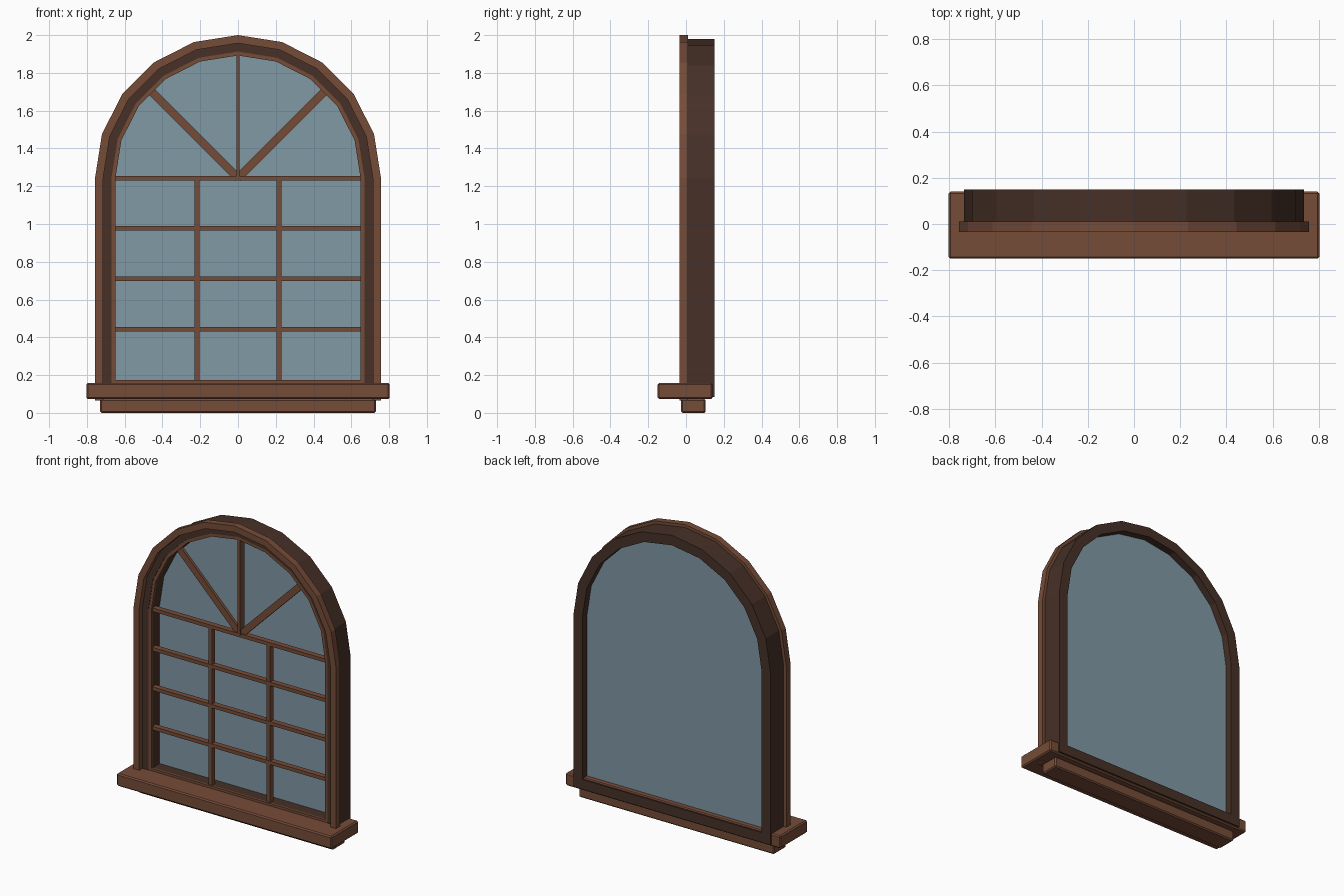
import bpy, bmesh, math
from mathutils import Matrix

if "Cube" in bpy.data.objects:
    bpy.data.objects.remove(bpy.data.objects["Cube"])

SPRING = 1.243   # height where the arch starts
SEGS = 10        # arch facets


def material(name, rgb):
    m = bpy.data.materials.new(name)
    m.diffuse_color = (*rgb, 1)
    m.use_nodes = True
    m.node_tree.nodes["Principled BSDF"].inputs["Base Color"].default_value = m.diffuse_color
    return m


BROWN = material("brown wood", (0.18, 0.072, 0.04))
DARK = material("dark wood", (0.062, 0.03, 0.02))
GLASS = material("blue grey glass", (0.22, 0.32, 0.38))


def finish(name, bm, mat, bevel=0):
    bmesh.ops.recalc_face_normals(bm, faces=bm.faces)
    me = bpy.data.meshes.new(name)
    bm.to_mesh(me)
    bm.free()
    me.materials.append(mat)
    ob = bpy.data.objects.new(name, me)
    bpy.context.collection.objects.link(ob)
    if bevel:
        mod = ob.modifiers.new("bevel", 'BEVEL')
        mod.width = bevel
        mod.segments = 1
    return ob


def arch(r, z0):
    """Outline: right foot, over the arch, left foot."""
    pts = [(r, z0)]
    for i in range(SEGS + 1):
        a = math.pi * i / SEGS
        pts.append((r * math.cos(a), SPRING + r * math.sin(a)))
    return pts + [(-r, z0)]


def arch_ring(name, mat, r_out, r_in, z_out, z_in, y0, y1, closed=True):
    bm = bmesh.new()
    rows = []
    for (xo, zo), (xi, zi) in zip(arch(r_out, z_out), arch(r_in, z_in)):
        rows.append([bm.verts.new(c) for c in
                     ((xo, y0, zo), (xo, y1, zo), (xi, y1, zi), (xi, y0, zi))])
    n = len(rows)
    for i in range(n if closed else n - 1):
        a, b = rows[i], rows[(i + 1) % n]
        for k in range(4):
            j = (k + 1) % 4
            bm.faces.new((a[k], a[j], b[j], b[k]))
    if not closed:
        bm.faces.new(rows[0])
        bm.faces.new(rows[-1])
    return finish(name, bm, mat)


def arch_plate(name, mat, r, z0, y0, y1):
    bm = bmesh.new()
    f = bm.faces.new([bm.verts.new((x, y0, z)) for x, z in arch(r, z0)])
    ext = bmesh.ops.extrude_face_region(bm, geom=[f])
    verts = [v for v in ext["geom"] if isinstance(v, bmesh.types.BMVert)]
    bmesh.ops.translate(bm, verts=verts, vec=(0, y1 - y0, 0))
    return finish(name, bm, mat)


def box(name, mat, lo, hi, bevel=0, turn=0, pivot=(0, 0, 0)):
    bm = bmesh.new()
    bmesh.ops.create_cube(bm, size=1)
    for v in bm.verts:
        v.co = [l + (c + 0.5) * (h - l) for c, l, h in zip(v.co, lo, hi)]
    if turn:
        bmesh.ops.rotate(bm, verts=bm.verts, cent=pivot,
                         matrix=Matrix.Rotation(turn, 3, 'Y'))
    return finish(name, bm, mat, bevel)


# Arched surround: casing, main frame, inner sash and its front bead
arch_ring("casing", BROWN, 0.757, 0.714, 0.065, 0.065, -0.035, 0.01, closed=False)
arch_ring("frame", DARK, 0.737, 0.67, 0.085, 0.152, 0.0, 0.15)
arch_ring("sash", DARK, 0.672, 0.65, 0.15, 0.173, 0.015, 0.095)
arch_ring("sash_bead", BROWN, 0.672, 0.649, 0.15, 0.174, 0.003, 0.016)

# Glass pane
arch_plate("glass", GLASS, 0.671, 0.151, 0.092, 0.1)

# Sill and apron
box("sill", BROWN, (-0.803, -0.15, 0.073), (0.803, 0.14, 0.158), 0.008)
box("apron", BROWN, (-0.73, -0.027, 0.0), (0.73, 0.104, 0.074), 0.008)

# Glazing bars: four horizontal, two vertical
for i in range(4):
    z = 0.443 + i * 0.2667
    box(f"horizontal_bar_{i + 1}", BROWN, (-0.655, 0.012, z - 0.012), (0.655, 0.05, z + 0.012))
for side, x in (("left", -0.218), ("right", 0.218)):
    box(f"vertical_bar_{side}", BROWN, (x - 0.013, 0.014, 0.165), (x + 0.013, 0.048, SPRING))

# Fan bars in the arch: a thin deep centre bar and two broad flat diagonals
box("fan_bar_centre", BROWN, (-0.009, 0.008, SPRING), (0.009, 0.054, SPRING + 0.655))
for side, s in (("left", -1), ("right", 1)):
    box(f"fan_bar_{side}", BROWN, (-0.022, 0.021, SPRING), (0.022, 0.041, SPRING + 0.655),
        turn=s * math.pi / 4, pivot=(0, 0.031, SPRING))
